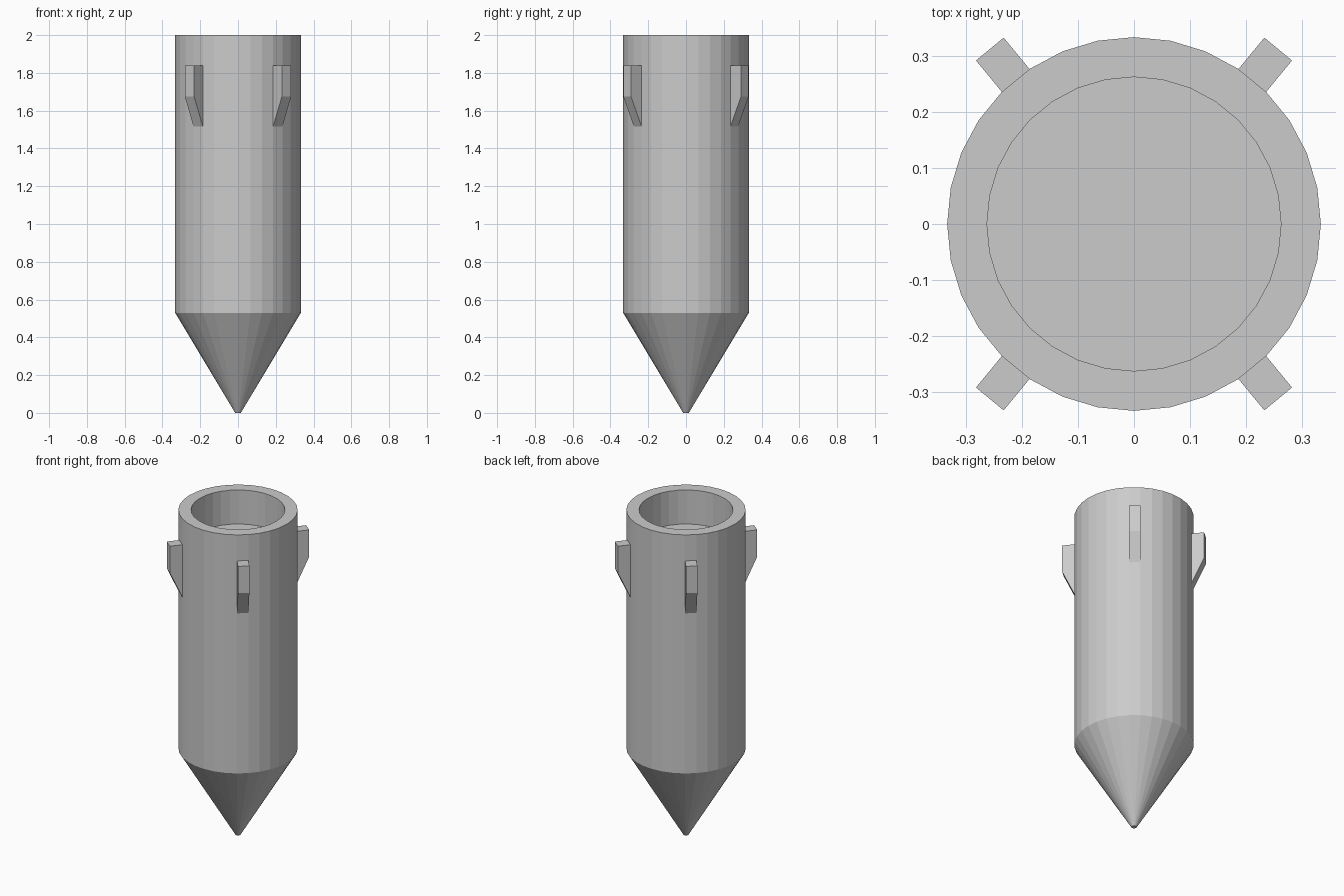
import bpy, bmesh
from math import cos, sin, pi, radians

if "Cube" in bpy.data.objects:
    bpy.data.objects.remove(bpy.data.objects["Cube"])

SIDES = 32


def make_object(name, bm):
    bmesh.ops.recalc_face_normals(bm, faces=bm.faces)
    mesh = bpy.data.meshes.new(name)
    bm.to_mesh(mesh)
    bm.free()
    obj = bpy.data.objects.new(name, mesh)
    bpy.context.collection.objects.link(obj)
    return obj


def lathe(name, profile):
    """Spin (radius, z) points round z and cap both ends."""
    bm = bmesh.new()
    rings = [[bm.verts.new((r * cos(2 * pi * i / SIDES), r * sin(2 * pi * i / SIDES), z))
              for i in range(SIDES)] for r, z in profile]
    for a, b in zip(rings, rings[1:]):
        for i in range(SIDES):
            j = (i + 1) % SIDES
            bm.faces.new((a[i], a[j], b[j], b[i]))
    bm.faces.new(rings[0])
    bm.faces.new(rings[-1])
    return make_object(name, bm)


def fin(name, sx, sy, angle=radians(50.5), width=0.064):
    """Extrude a side profile across the fin width, facing outwards."""
    side = [(0.326, 1.84), (0.404, 1.84), (0.404, 1.675), (0.326, 1.505)]
    bm = bmesh.new()
    ends = []
    for t in (-width / 2, width / 2):
        ends.append([bm.verts.new((sx * (r * cos(angle) - t * sin(angle)),
                                   sy * (r * sin(angle) + t * cos(angle)), z))
                     for r, z in side])
    a, b = ends
    for i in range(4):
        j = (i + 1) % 4
        bm.faces.new((a[i], a[j], b[j], b[i]))
    bm.faces.new(a)
    bm.faces.new(b)
    return make_object(name, bm)


# Pointed body with a shallow socket in the top
lathe("pointed_body", [(0.015, 0), (0.333, 0.53), (0.333, 2.0), (0.262, 2.0), (0.262, 1.79)])

# Four fins mirrored across x and y
for sx, side_name in ((-1, "left"), (1, "right")):
    for sy, end_name in ((-1, "front"), (1, "back")):
        fin(f"fin_{end_name}_{side_name}", sx, sy)
